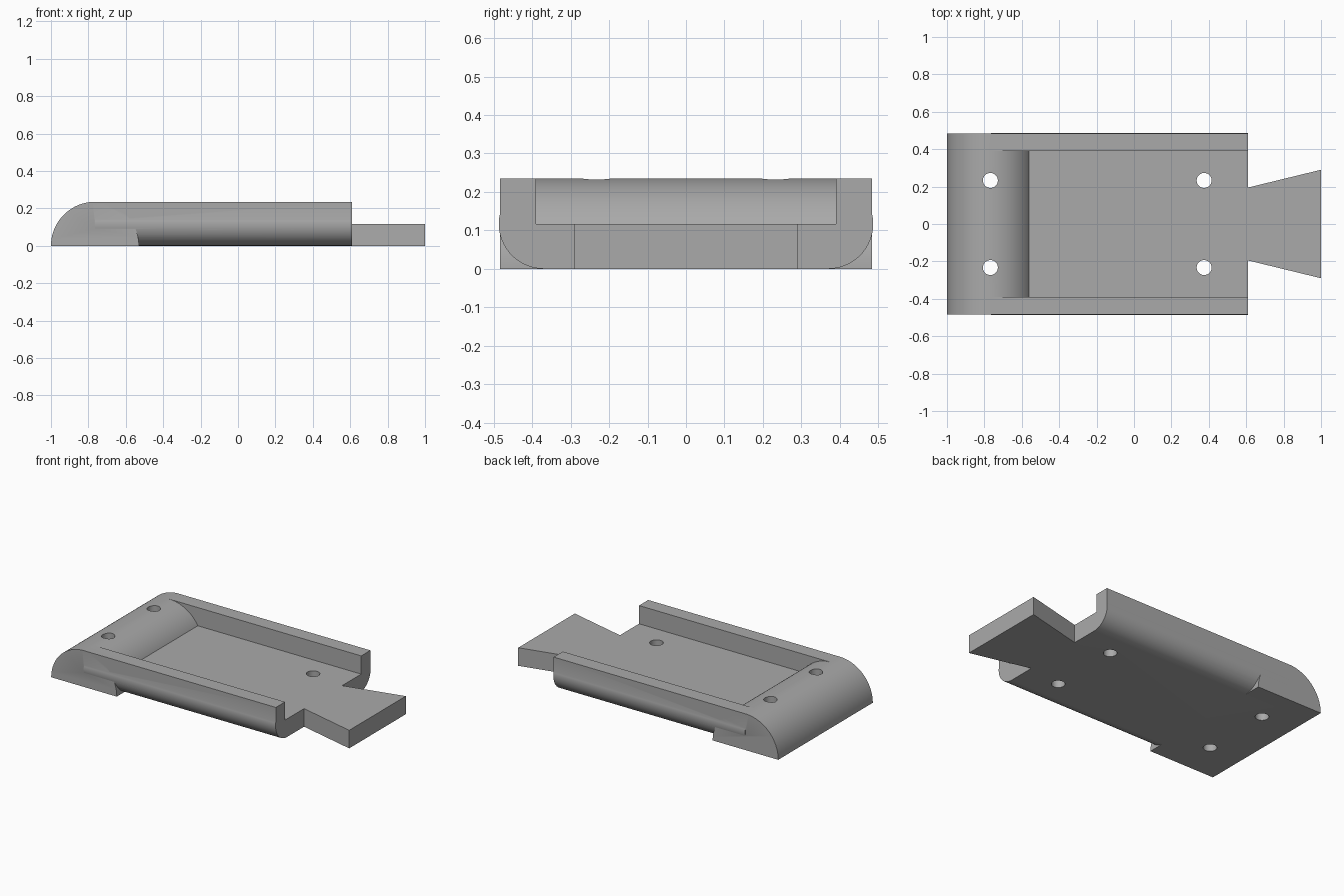
import bpy, bmesh, math
from mathutils import Vector

cube = bpy.data.objects.get("Cube")
if cube:
    bpy.data.objects.remove(cube, do_unlink=True)

HEIGHT, FLOOR, HALF_W = 0.235, 0.117, 0.484
NOSE_X, BACK_X = -0.765, 0.61

grey = bpy.data.materials.new("plain grey")
grey.use_nodes = True
colour = (0.4, 0.4, 0.4, 1)
grey.diffuse_color = colour
grey.node_tree.nodes["Principled BSDF"].inputs["Base Color"].default_value = colour


def arc(cx, cy, r, start, end, steps):
    """Points along an arc, angles in degrees."""
    angles = [math.radians(start + (end - start) * i / steps) for i in range(steps + 1)]
    return [(cx + r * math.cos(a), cy + r * math.sin(a)) for a in angles]


def prism(name, profile, place, offset):
    """Extrude a closed 2D profile, placed in space by a function."""
    bm = bmesh.new()
    face = bm.faces.new([bm.verts.new(place(u, v)) for u, v in profile])
    out = bmesh.ops.extrude_face_region(bm, geom=[face])
    moved = [g for g in out["geom"] if isinstance(g, bmesh.types.BMVert)]
    bmesh.ops.translate(bm, verts=moved, vec=Vector(offset))
    bmesh.ops.recalc_face_normals(bm, faces=bm.faces)
    mesh = bpy.data.meshes.new(name)
    bm.to_mesh(mesh)
    bm.free()
    mesh.materials.append(grey)
    obj = bpy.data.objects.new(name, mesh)
    bpy.context.collection.objects.link(obj)
    return obj


def combine(target, tool, operation):
    """Apply a boolean and discard its tool."""
    mod = target.modifiers.new(operation, "BOOLEAN")
    mod.operation, mod.object, mod.solver = operation, tool, "EXACT"
    bpy.context.view_layer.objects.active = target
    bpy.ops.object.modifier_apply(modifier=mod.name)
    bpy.data.objects.remove(tool, do_unlink=True)


# Channel tray: rounded lower edges, flat floor and two side rails
half = arc(0.37, FLOOR, FLOOR, -90, 8, 20)
half += [(HALF_W, FLOOR + 0.025), (HALF_W, HEIGHT), (0.39, HEIGHT), (0.39, FLOOR)]
section = half + [(-y, z) for y, z in reversed(half)]
tray = prism("tray", section, lambda y, z: (NOSE_X, y, z), (BACK_X - NOSE_X, 0, 0))

# Half-round nose across the closed end
nose = prism("nose", arc(NOSE_X, 0, HEIGHT, 0, 180, 64),
             lambda x, z: (x, -HALF_W, z), (0, 2 * HALF_W, 0))
combine(tray, nose, "UNION")

# Flared dovetail tongue at the open end
side = [(0.55, 0.195), (BACK_X, 0.195), (1, 0.29)]
outline = side + [(x, -y) for x, y in reversed(side)]
tongue = prism("tongue", outline, lambda x, y: (x, y, 0), (0, 0, FLOOR))
combine(tray, tongue, "UNION")

# Four screw holes
for x in (-0.768, 0.375):
    for y in (-0.233, 0.233):
        drill = prism("hole_cutter", arc(x, y, 0.04, 0, 348.75, 31),
                      lambda u, v: (u, v, -0.1), (0, 0, 0.5))
        drill.hide_render = True
        combine(tray, drill, "DIFFERENCE")

bpy.ops.object.select_all(action="DESELECT")
tray.select_set(True)
bpy.context.view_layer.objects.active = tray
bpy.ops.object.shade_smooth_by_angle(angle=math.radians(30))
